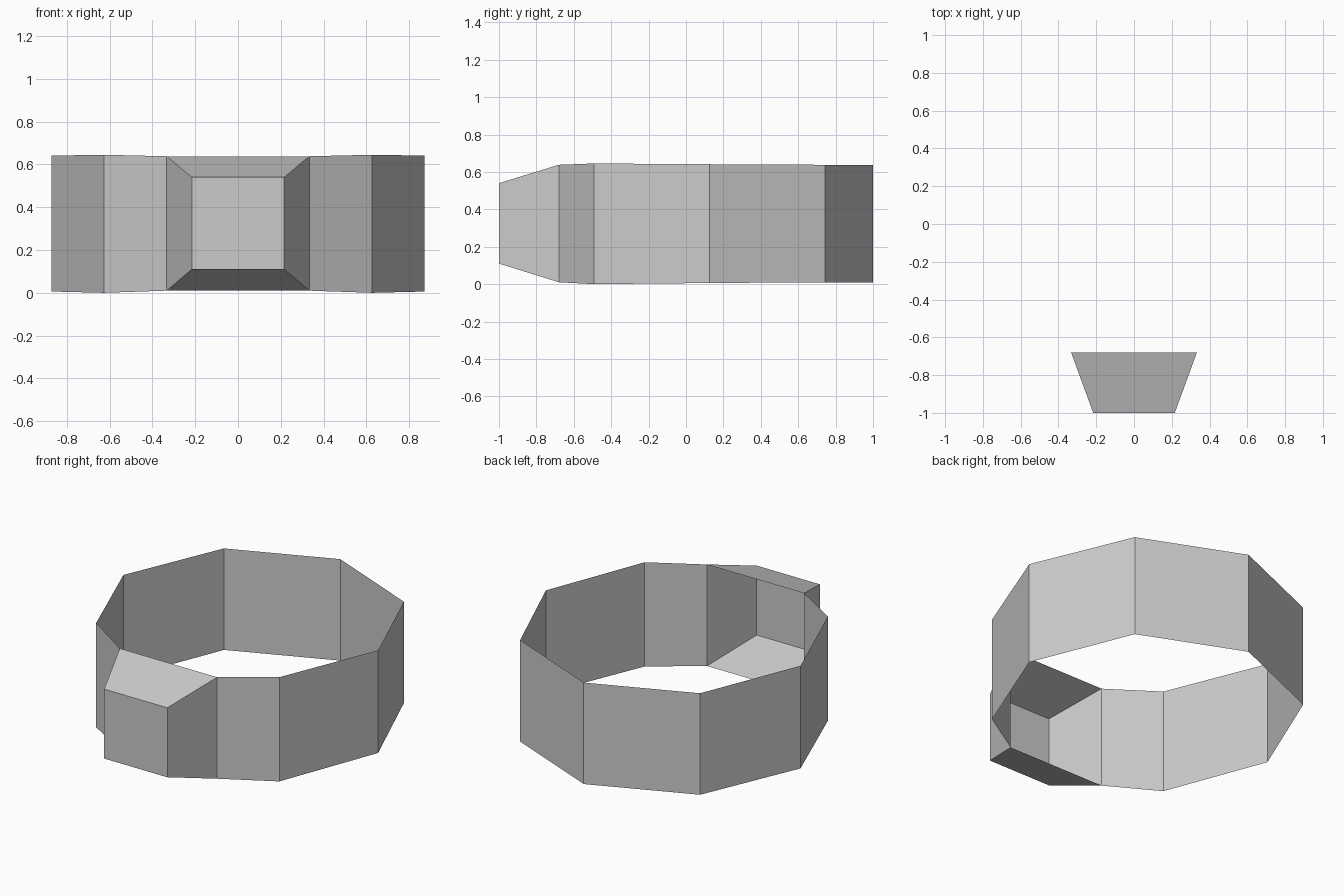
import bpy, bmesh

if "Cube" in bpy.data.objects:
    bpy.data.objects.remove(bpy.data.objects["Cube"])

# Single grey material
grey = bpy.data.materials.new("light_grey")
grey.diffuse_color = (0.6, 0.6, 0.6, 1.0)
grey.use_nodes = True
grey.node_tree.nodes["Principled BSDF"].inputs["Base Color"].default_value = grey.diffuse_color


def make_object(name, bm):
    bmesh.ops.remove_doubles(bm, verts=bm.verts, dist=0.0005)
    mesh = bpy.data.meshes.new(name)
    bm.to_mesh(mesh)
    bm.free()
    mesh.materials.append(grey)
    obj = bpy.data.objects.new(name, mesh)
    bpy.context.collection.objects.link(obj)
    return obj


# Half outline of the band, front to back: x, y, bottom, top
half = [(0.333, -0.68, 0.01, 0.638), (0.627, -0.492, 0.0, 0.645),
        (0.872, 0.125, 0.006, 0.641), (0.616, 0.742, 0.01, 0.638),
        (0.0, 1.0, 0.01, 0.638)]
outline = half + [(-x, y, b, t) for x, y, b, t in reversed(half[:-1])]

# Thin faceted band, open at the front
bm = bmesh.new()
columns = [(bm.verts.new((x, y, b)), bm.verts.new((x, y, t)))
           for x, y, b, t in outline]
for (b0, t0), (b1, t1) in zip(columns, columns[1:]):
    bm.faces.new((b0, b1, t1, t0))
make_object("band", bm)


# Tapered front housing, hollow and open towards the inside of the band
def rectangle(bm, half_width, y, bottom, top):
    corners = [(-half_width, bottom), (half_width, bottom),
               (half_width, top), (-half_width, top)]
    return [bm.verts.new((x, y, z)) for x, z in corners]


bm = bmesh.new()
back = rectangle(bm, 0.333, -0.68, 0.01, 0.638)
front = rectangle(bm, 0.216, -1.0, 0.11, 0.54)
bm.faces.new(front)
for i in range(4):
    j = (i + 1) % 4
    bm.faces.new((back[i], back[j], front[j], front[i]))
make_object("front_housing", bm)
